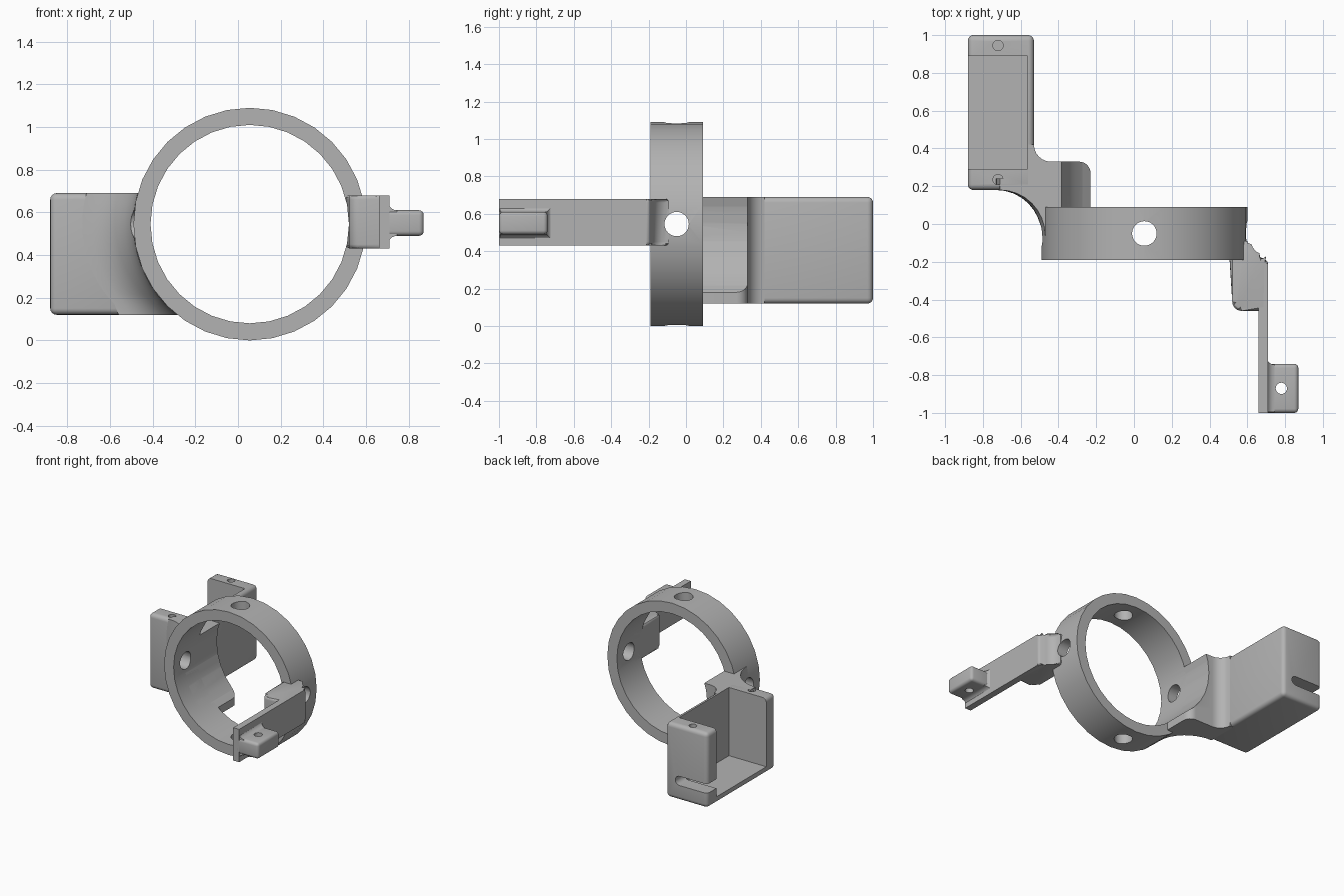
import bpy, bmesh
from math import pi, sin, cos, sqrt
from mathutils import Matrix, Vector

cube = bpy.data.objects.get("Cube")
if cube:
    bpy.data.objects.remove(cube, do_unlink=True)

grey = bpy.data.materials.new("plain grey")
grey.use_nodes = True
grey.diffuse_color = (0.45, 0.45, 0.45, 1)
grey.node_tree.nodes["Principled BSDF"].inputs["Base Color"].default_value = (0.45, 0.45, 0.45, 1)

CX, CY, CZ = 0.055, -0.05, 0.545      # ring centre
R_OUT, R_IN = 0.545, 0.465


def finish(bm, name):
    bmesh.ops.recalc_face_normals(bm, faces=bm.faces)
    me = bpy.data.meshes.new(name)
    bm.to_mesh(me)
    bm.free()
    ob = bpy.data.objects.new(name, me)
    bpy.context.collection.objects.link(ob)
    me.materials.append(grey)
    return ob


def box(name, lo, hi, bevel=0.0):
    lo, hi = Vector(lo), Vector(hi)
    bm = bmesh.new()
    mat = Matrix.Translation((lo + hi) / 2) @ Matrix.Diagonal((*(hi - lo), 1))
    bmesh.ops.create_cube(bm, size=1, matrix=mat)
    if bevel:
        bmesh.ops.bevel(bm, geom=bm.edges[:], offset=bevel, segments=4, profile=0.5, affect='EDGES')
    return finish(bm, name)


def cylinder(name, centre, radius, length, axis='Z', sides=32):
    bm = bmesh.new()
    turn = {'X': Matrix.Rotation(pi / 2, 4, 'Y'), 'Y': Matrix.Rotation(pi / 2, 4, 'X'),
            'Z': Matrix.Identity(4)}[axis]
    bmesh.ops.create_cone(bm, cap_ends=True, segments=sides, radius1=radius, radius2=radius,
                          depth=length, matrix=Matrix.Translation(centre) @ turn)
    return finish(bm, name)


def loft(name, rows, bevel=0.0):
    """Skin a stack of equal closed loops and cap both ends."""
    bm = bmesh.new()
    loops = [[bm.verts.new(p) for p in row] for row in rows]
    n = len(loops[0])
    for a, b in zip(loops, loops[1:]):
        for i in range(n):
            j = (i + 1) % n
            bm.faces.new((a[i], a[j], b[j], b[i]))
    caps = [bm.faces.new(loops[0]), bm.faces.new(loops[-1])]
    if bevel:
        rim = list({e for f in caps for e in f.edges})
        bmesh.ops.bevel(bm, geom=rim, offset=bevel, segments=3, profile=0.5, affect='EDGES')
    return finish(bm, name)


def arc(x, y, r, start, end, steps=6):
    angles = [start + (end - start) * i / steps for i in range(steps + 1)]
    return [(x + r * cos(a), y + r * sin(a)) for a in angles]


def cut(target, *cutters):
    for c in cutters:
        c.hide_render = True
        mod = target.modifiers.new("cut", 'BOOLEAN')
        mod.operation, mod.solver, mod.object = 'DIFFERENCE', 'EXACT', c
        bpy.context.view_layer.objects.active = target
        bpy.ops.object.modifier_apply(modifier=mod.name)


# Shared cutters: ring bore and the four radial holes
bore = cylinder("bore_cutter", (CX, CY, CZ), R_IN, 3, 'Y')
side_holes = cylinder("side_hole_cutter", (CX, CY, CZ), 0.065, 1.3, 'X')
upright_holes = cylinder("upright_hole_cutter", (CX, CY, CZ), 0.065, 1.3, 'Z')
cutters = [bore, side_holes, upright_holes]

# Ring
ring = cylinder("ring", (CX, CY, CZ), R_OUT, 0.28, 'Y')
cut(ring, *cutters)

# Servo-style tray, open on its outer side and top
Z0, Z1 = 0.12, 0.69
tray = box("tray", (-0.88, 0.18, Z0), (-0.53, 1.0, Z1), 0.03)
pocket = box("pocket_cutter", (-1, 0.29, Z0 + 0.05), (-0.565, 0.89, 1))
slot = box("slot_cutter", (-1, 0.8, 0.235), (-0.645, 1.1, 0.305))
slot_end = cylinder("slot_end_cutter", (-0.645, 0.95, 0.27), 0.035, 0.3, 'Y', 20)
screws = [cylinder("screw_cutter", (-0.72, y, Z1), 0.027, 0.3, 'Z', 20) for y in (0.235, 0.945)]
cut(tray, pocket, slot, slot_end, *screws)
cutters += [pocket, slot, slot_end, *screws]

# Neck blending the tray into the ring, its front fillet following the ring
rows = []
for k in range(13):
    z = Z0 + (Z1 - Z0) * k / 12
    edge = CX - sqrt(R_OUT ** 2 - (z - CZ) ** 2)
    left = min(edge - 0.24, -0.56)
    front = [(edge + (left - edge) * (1 - cos(a)), -0.06 + 0.24 * sin(a))
             for a in [pi / 2 * i / 8 for i in range(9)]]
    back = arc(-0.44, 0.42, 0.09, pi, 1.5 * pi) + arc(-0.29, 0.27, 0.06, pi / 2, 0)
    plan = front + [(left, 0.24), (-0.56, 0.24), (-0.56, 0.42)] + back + [(-0.23, -0.06)]
    rows.append([(x, y, z) for x, y in plan])
neck = loft("neck", rows)
cut(neck, bore, side_holes)

# Arm: rounded root block against the ring
A0, A1 = 0.43, 0.68
plan = (arc(0.57, -0.41, 0.05, pi, 1.5 * pi) + [(0.705, -0.46)]
        + arc(0.69, -0.21, 0.02, 0, pi / 2, 3)
        + arc(0.69, -0.09, 0.09, 1.45 * pi, pi) + [(0.50, -0.09)])
root = loft("arm_root", [[(x, y, z) for x, y in plan] for z in (A0, A1)], 0.02)
cut(root, bore, side_holes)

# Long thin arm plate
box("arm_plate", (0.66, -1.0, A0), (0.71, -0.21, A1))

# Tab with its flared base and screw hole
tab = box("arm_tab", (0.67, -1.0, 0.49), (0.87, -0.74, 0.61), 0.022)
tab_hole = cylinder("tab_hole_cutter", (0.78, -0.87, 0.55), 0.03, 0.5, 'Z', 20)
cut(tab, tab_hole)
cutters.append(tab_hole)
rows = []
for i in range(7):
    a = pi / 2 * i / 6
    x, o = 0.70 + 0.045 * (1 - cos(a)), 0.05 * (1 - sin(a))
    rows.append([(x, -0.995, 0.49 - o), (x, -0.745 + o, 0.49 - o),
                 (x, -0.745 + o, 0.61 + o), (x, -0.995, 0.61 + o)])
loft("tab_flare", rows)

for c in cutters:
    bpy.data.objects.remove(c, do_unlink=True)

# Smooth curved surfaces, keep hard edges
bpy.ops.object.select_all(action='DESELECT')
for ob in bpy.context.collection.objects:
    if ob.type == 'MESH':
        ob.select_set(True)
        bpy.context.view_layer.objects.active = ob
bpy.ops.object.shade_smooth_by_angle(angle=pi / 6)
